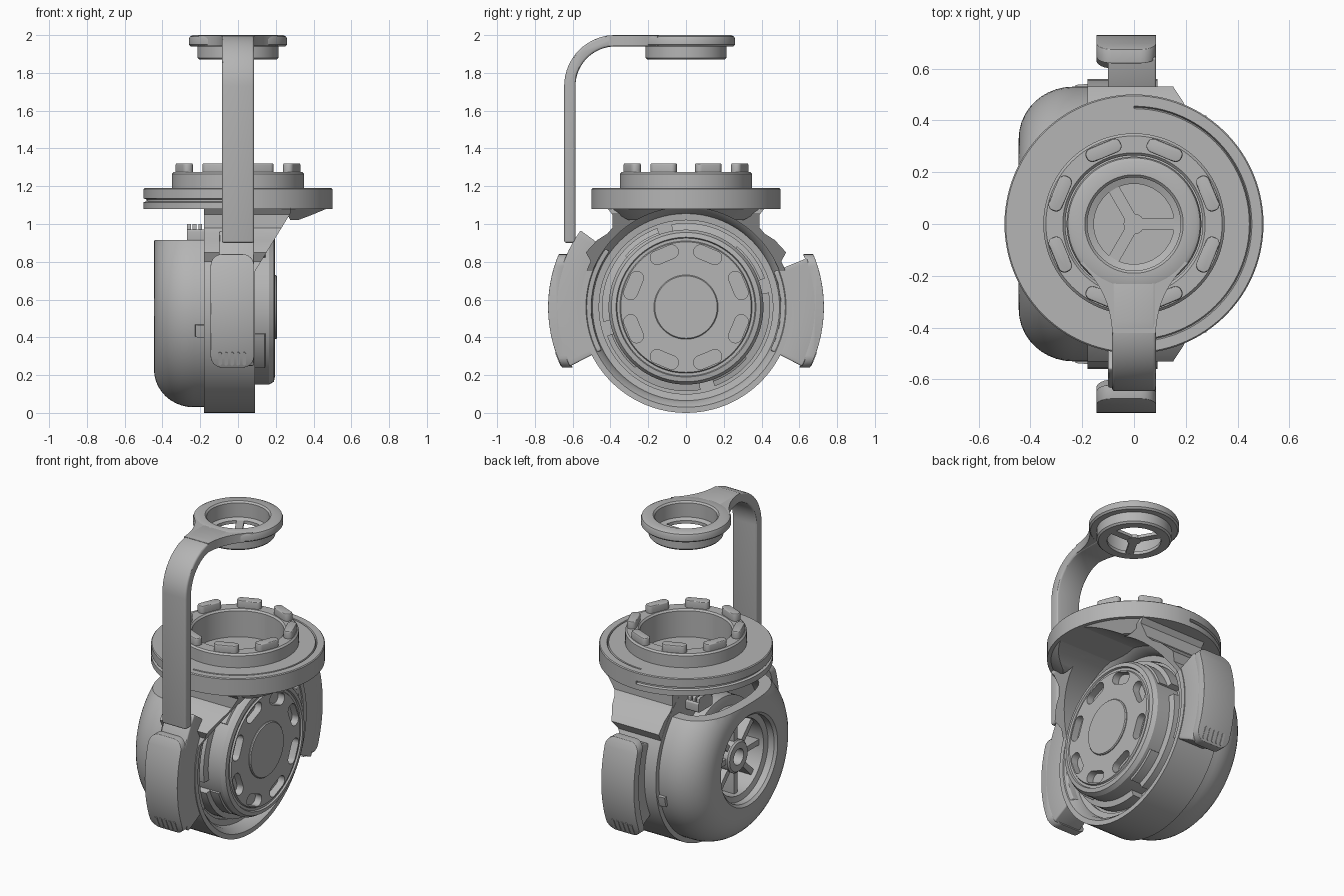
import bpy, bmesh
from math import sin, cos, pi, radians
from mathutils import Vector

if "Cube" in bpy.data.objects:
    bpy.data.objects.remove(bpy.data.objects["Cube"], do_unlink=True)

GREY = bpy.data.materials.new("plain_grey")
GREY.use_nodes = True
GREY.diffuse_color = (0.46, 0.46, 0.46, 1)
GREY.node_tree.nodes["Principled BSDF"].inputs["Base Color"].default_value = GREY.diffuse_color
PARTS = []
ZC = 0.56      # height of the drum axis
R = 0.56       # outer radius of the housing


def make(name, bm):
    bmesh.ops.remove_doubles(bm, verts=bm.verts, dist=1e-5)
    bmesh.ops.recalc_face_normals(bm, faces=bm.faces)
    mesh = bpy.data.meshes.new(name)
    bm.to_mesh(mesh)
    bm.free()
    mesh.materials.append(GREY)
    obj = bpy.data.objects.new(name, mesh)
    bpy.context.collection.objects.link(obj)
    PARTS.append(obj)
    return obj


def lathe(name, prof, axis, a0=0, a1=360, steps=96):
    """Turn a closed (radius, height) outline about the drum axis (x) or the z axis."""
    bm = bmesh.new()
    full = a1 - a0 == 360
    rows = []
    for i in range(steps if full else steps + 1):
        a = radians(a0 + (a1 - a0) * i / steps)
        rows.append([bm.verts.new((h, r * cos(a), ZC + r * sin(a)) if axis == "x"
                                  else (r * cos(a), r * sin(a), h)) for r, h in prof])
    n = len(prof)
    for i in range(steps):
        p, q = rows[i], rows[(i + 1) % len(rows)]
        for j in range(n):
            k = (j + 1) % n
            if prof[j][0] or prof[k][0]:
                bm.faces.new((p[j], p[k], q[k], q[j]))
    if not full:
        bm.faces.new(rows[0])
        bm.faces.new(rows[-1])
    return make(name, bm)


def prism(name, outlines, axis, lo, hi):
    """Extrude one or more flat outlines along an axis."""
    place = {"x": lambda u, v, w: (w, u, v),
             "y": lambda u, v, w: (u, w, v),
             "z": lambda u, v, w: (u, v, w)}[axis]
    bm = bmesh.new()
    for pts in outlines:
        a, b = [[bm.verts.new(place(u, v, w)) for u, v in pts] for w in (lo, hi)]
        bm.faces.new(a)
        bm.faces.new(b)
        for i in range(len(pts)):
            j = (i + 1) % len(pts)
            bm.faces.new((a[i], a[j], b[j], b[i]))
    return make(name, bm)


def rrect(cx, cy, w, h, r, rot=0):
    pts = []
    for k, (sx, sy) in enumerate([(1, 1), (-1, 1), (-1, -1), (1, -1)]):
        for i in range(7):
            a = pi / 2 * (k + i / 6)
            u = sx * (w / 2 - r) + r * cos(a)
            v = sy * (h / 2 - r) + r * sin(a)
            pts.append((cx + u * cos(rot) - v * sin(rot), cy + u * sin(rot) + v * cos(rot)))
    return pts


def around(count, rad, w, h, r, start=0, cy=0):
    """Rounded bars on a circle, w measured outward and h sideways."""
    angles = [start + 2 * pi * i / count for i in range(count)]
    return [rrect(rad * cos(a), cy + rad * sin(a), w, h, r, a) for a in angles]


def apply_mod(obj, kind, **settings):
    mod = obj.modifiers.new("m", kind)
    for key, value in settings.items():
        setattr(mod, key, value)
    bpy.context.view_layer.objects.active = obj
    bpy.ops.object.modifier_apply(modifier=mod.name)


def combine(obj, other, op):
    apply_mod(obj, "BOOLEAN", operation=op, solver="EXACT", object=other)
    PARTS.remove(other)
    bpy.data.objects.remove(other, do_unlink=True)
    return obj


def bevel(obj, width):
    apply_mod(obj, "BEVEL", width=width, segments=3, limit_method="ANGLE", angle_limit=radians(40))
    return obj


def bore():
    return lathe("bore", [(0, 0), (.46, 0), (.46, .015), (.495, .02), (.505, .06),
                          (.53, .09), (.53, .7), (0, .7)], "x")


# Housing with its neck, trimmed to a slanted mouth and bored out
housing = lathe("housing", [(0, -.18), (R, -.18), (R, .28), (0, .28)], "x")
half = [(.43, 1.1), (.39, 1.05), (.39, .98), (.415, .95), (.47, .915), (.53, .85), (.45, .7)]
neck = prism("neck", [half + [(-y, z) for y, z in reversed(half)]], "x", -.179, .279)
combine(housing, neck, "UNION")
mouth = prism("mouth", [[(-.3, -.1), (.09, -.1), (.09, .75), (.28, 1.06), (.28, 1.085), (-.3, 1.085)]],
              "y", -1, 1)
combine(housing, mouth, "INTERSECT")
combine(housing, bore(), "DIFFERENCE")

# Lip under the platform
lip = lathe("platform_lip", [(0, 1.02), (.41, 1.02), (.5, 1.1), (0, 1.1)], "z")
combine(lip, prism("lip_trim", [[(.25, 1.08), (.285, 1.0), (.6, 1.0), (.6, 1.2), (.25, 1.2)]],
                   "y", -1, 1), "INTERSECT")
combine(lip, bore(), "DIFFERENCE")

# Platform and collar: grooved edge on one half, grooved top on the other
collar = [(.35, 1.19), (.35, 1.265), (.34, 1.275), (.275, 1.275), (.265, 1.265), (.265, 1.1), (0, 1.1)]
edge_groove = [(.5, 1.115), (.485, 1.12), (.485, 1.13), (.5, 1.135), (.5, 1.185), (.495, 1.19)]
top_groove = [(.5, 1.185), (.495, 1.19), (.455, 1.19), (.45, 1.178), (.445, 1.19)]
for name, rim, a in (("platform_right", edge_groove, 90), ("platform_left", top_groove, -90)):
    lathe(name, [(0, 1.08), (.5, 1.08)] + rim + collar, "z", a, a + 180, 48)
lugs = prism("collar_lugs", around(8, .308, .055, .145, .025, pi / 8), "z", 1.26, 1.32)
bevel(lugs, .006)

# Drum with eight pockets, raised centre and locking ring
drum = lathe("drum", [(0, -.1), (.41, -.1), (.41, .165), (.395, .19), (.37, .195), (.365, .185),
                      (.35, .185), (.345, .195), (0, .195)], "x")
pockets = prism("pockets", around(8, .3, .072, .155, .035, pi / 8, ZC), "x", .15, .3)
combine(drum, pockets, "DIFFERENCE")
lathe("drum_centre", [(0, .18), (.17, .18), (.17, .2), (.165, .206), (0, .206)], "x")
for i in range(4):
    a = 20 + 90 * i
    lathe("locking_ring", [(.4, -.01), (.445, -.01), (.445, .07), (.4, .08)], "x", a, a + 80, 24)
    lathe("locking_tooth", [(.4, .08), (.42, .08), (.42, .14), (.4, .15)], "x", a, a + 30, 12)

# Rounded rear dome with a round opening and a flat cut at the top
dome_arc = [(.33 + .2 * cos(t), -.235 - .21 * sin(t)) for t in [pi / 2 * i / 10 for i in range(11)]]
inner_arc = [(.30 + .18 * cos(t), -.235 - .15 * sin(t)) for t in [pi / 2 * i / 8 for i in range(8, -1, -1)]]
dome = lathe("dome", [(.53, -.17)] + dome_arc + [(.285, -.445), (.27, -.43), (.27, -.385)]
             + inner_arc + [(.48, -.17)], "x")
combine(dome, prism("dome_cut", [[(-1, .915), (1, .915), (1, 2), (-1, 2)]], "x", -1, 1), "DIFFERENCE")

# Spoked wheel inside the dome
lathe("wheel_back", [(0, -.17), (.34, -.17), (.34, -.25), (.3, -.26), (0, -.26)], "x")
lathe("wheel_hub", [(.05, -.25), (.1, -.25), (.1, -.36), (.09, -.37), (.05, -.37)], "x")
lathe("wheel_rim", [(.235, -.25), (.28, -.25), (.28, -.39), (.235, -.38)], "x")
prism("wheel_spokes", around(8, .17, .18, .035, .01, 0, ZC), "x", -.35, -.25)

# Ribbed catch above the dome and seam tabs at its sides
prism("catch_base", [rrect(.19, .94, .14, .06, .01)], "x", -.27, -.17)
for x in (-.26, -.23, -.2):
    prism("catch_rib", [rrect(.19, .97, .12, .06, .01)], "x", x - .01, x + .01)
for s in (180, 0):
    lathe("seam_tab", [(.5, -.23), (.545, -.225), (.55, -.17), (.5, -.17)], "x",
          s - (17 if s == 0 else -10), s - (10 if s == 0 else -17), 6)

# Side grips: curved web, rounded cover plate and five small ridges
for side, start, end in (("front", 144, 207), ("back", -27, 22)):
    s = -1 if side == "front" else 1
    web = lathe(side + "_grip_web", [(.5, -.1), (.69, -.1), (.69, .085), (.5, .085)], "x", start, end, 24)
    bevel(web, .008)
    mid = 177 if s < 0 else 3
    plate = lathe(side + "_grip_plate", [(.68, -.2), (.73, -.2), (.73, .2), (.68, .2)], "x",
                  mid - 40, mid + 40, 32)
    outline = prism("grip_outline", [rrect(-.03, .54, .23, .6, .06)], "y", min(0, s), max(0, s))
    combine(plate, outline, "INTERSECT")
    bevel(plate, .012)
    ridges = prism(side + "_grip_ridges", [rrect(-.095 + .032 * i, 0, .018, .075, .009) for i in range(5)],
                   "y", -.006, .006)
    a = radians(-22)
    ridges.location = (0, s * .727 * cos(a), ZC + .727 * sin(a))
    ridges.rotation_euler.x = s * a

# Arm: bent strip that flares into the top ring
bend = [pi / 2 * i / 16 for i in range(17)]
outer = [(-.375 - .27 * cos(t), 1.73 + .27 * sin(t)) for t in bend]
inner = [(-.375 - .21 * cos(t), 1.73 + .21 * sin(t)) for t in reversed(bend)]
arm = prism("arm", [[(-.645, .9)] + outer + [(-.22, 2.0), (-.22, 1.94)] + inner + [(-.585, .9)]],
            "x", -.085, .085)
bevel(arm, .012)
p0, p1, p2 = Vector((.084, -.42)), Vector((.09, -.26)), Vector((.21, -.15))
flare = [tuple((1 - t) ** 2 * p0 + 2 * t * (1 - t) * p1 + t * t * p2) for t in [i / 10 for i in range(11)]]
arc = [(.21 * cos(a), .21 * sin(a)) for a in [radians(-40 - 10 * i) for i in range(11)]]
prism("arm_flare", [flare + arc + [(-x, y) for x, y in reversed(flare)]], "z", 1.942, 1.998)

# Top ring with a three-spoke grille
lathe("top_ring", [(.155, 1.87), (.205, 1.87), (.215, 1.88), (.215, 1.94), (.25, 1.94), (.26, 1.95),
                   (.26, 1.98), (.255, 1.992), (.24, 2.0), (.19, 2.0), (.18, 1.99), (.18, 1.9),
                   (.155, 1.89)], "z")
prism("grille_spokes", around(3, .085, .17, .045, .005), "z", 1.871, 1.89)
lathe("grille_hub", [(0, 1.87), (.04, 1.87), (.04, 1.891), (0, 1.891)], "z", steps=24)

# Smooth curved surfaces, keep edges crisp
bpy.ops.object.select_all(action="DESELECT")
for obj in PARTS:
    obj.select_set(True)
bpy.context.view_layer.objects.active = PARTS[0]
bpy.ops.object.shade_smooth_by_angle(angle=radians(30))
